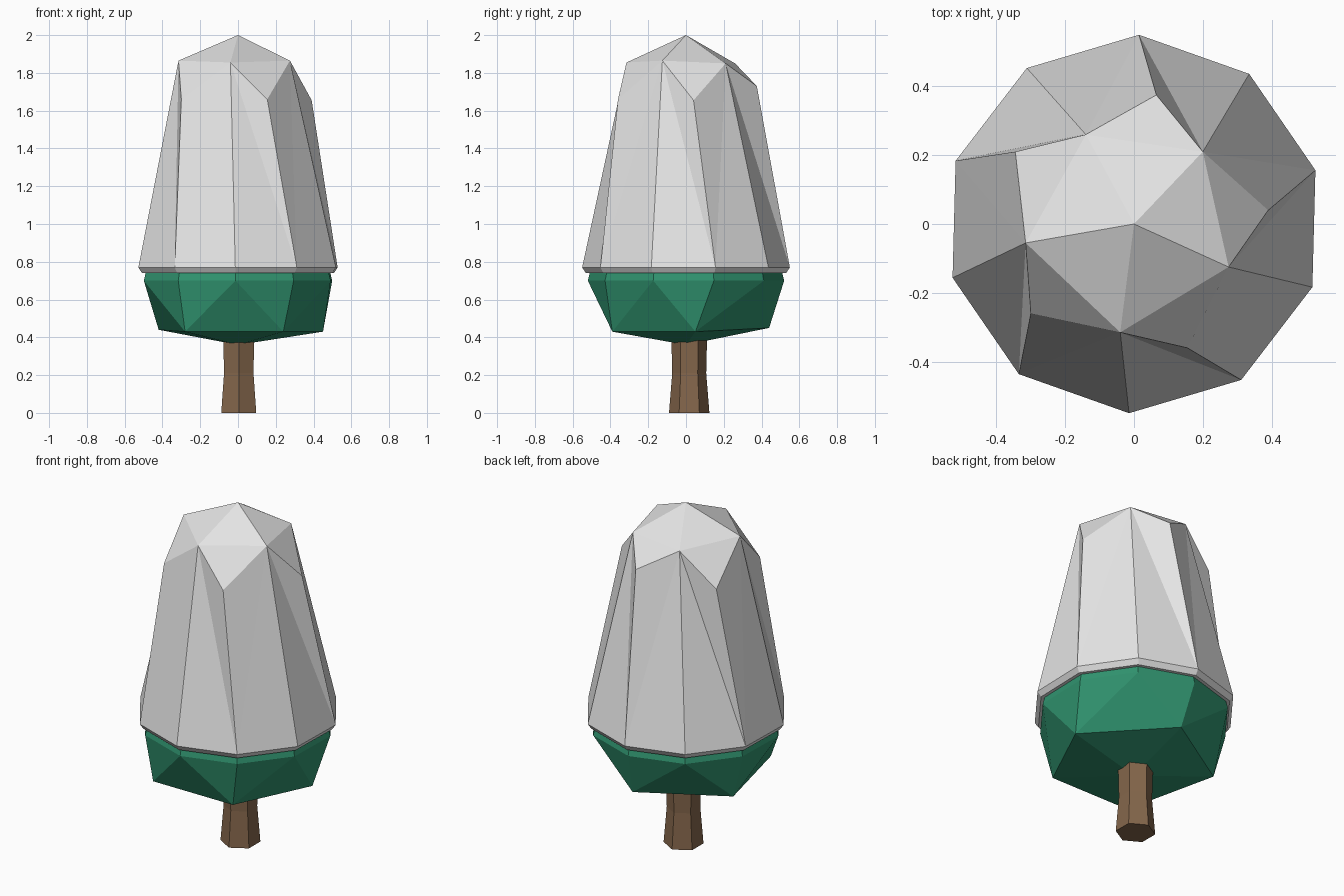
import bpy, bmesh
from math import cos, sin, radians

cube = bpy.data.objects.get("Cube")
if cube:
    bpy.data.objects.remove(cube, do_unlink=True)


def material(name, colour):
    m = bpy.data.materials.new(name)
    m.use_nodes = True
    m.diffuse_color = (*colour, 1)
    m.node_tree.nodes["Principled BSDF"].inputs["Base Color"].default_value = (*colour, 1)
    return m


def ring(bm, count, radius, z, start, step, centre=(0, 0)):
    """Vertices spaced evenly around a vertical axis."""
    angles = [radians(start + step * i) for i in range(count)]
    return [bm.verts.new((centre[0] + radius * cos(a), centre[1] + radius * sin(a), z))
            for a in angles]


def bridge(bm, low, high):
    for i in range(len(low)):
        j = (i + 1) % len(low)
        bm.faces.new((low[i], low[j], high[j], high[i]))


def finish(bm, name, mat):
    bmesh.ops.recalc_face_normals(bm, faces=bm.faces[:])
    mesh = bpy.data.meshes.new(name)
    bm.to_mesh(mesh)
    bm.free()
    mesh.materials.append(mat)
    obj = bpy.data.objects.new(name, mesh)
    bpy.context.collection.objects.link(obj)


RIM_START, RIM_STEP = 88.5, -36

# Snow cap: apex, five shoulder points, five lower notch points, ten-sided rim
bm = bmesh.new()
apex = bm.verts.new((0, 0, 2))
shoulder = [bm.verts.new(p) for p in (
    (.2, .21, 1.85), (.275, -.125, 1.865), (-.04, -.315, 1.855),
    (-.315, -.055, 1.865), (-.14, .26, 1.85))]
notch = [bm.verts.new(p) for p in (
    (.39, .04, 1.655), (.155, -.36, 1.66), (-.3, -.26, 1.66),
    (-.345, .21, 1.66), (.065, .375, 1.73))]
rim = ring(bm, 10, .55, .77, RIM_START, RIM_STEP)
lip = ring(bm, 10, .53, .74, RIM_START, RIM_STEP)
for k in range(5):
    a, b = shoulder[k], shoulder[(k + 1) % 5]
    r0, r1, r2 = (rim[(2 * k + i) % 10] for i in range(3))
    for tri in ((apex, a, b), (a, notch[k], b), (a, notch[k - 1], r0),
                (a, r0, r1), (a, r1, r2), (a, r2, notch[k])):
        bm.faces.new(tri)
bridge(bm, lip, rim)
bm.faces.new(lip)
finish(bm, "snow_cap", material("snow white", (.78, .78, .78)))

# Foliage: faceted bowl under the snow
bm = bmesh.new()
base = bm.verts.new((0, 0, .36))
corners = [bm.verts.new(p) for p in (
    (.45, .05, .43), (.24, -.39, .43), (-.28, -.39, .43),
    (-.42, .16, .44), (.04, .44, .45))]
waist = ring(bm, 10, .52, .7, RIM_START, RIM_STEP)
top = ring(bm, 10, .505, .76, RIM_START, RIM_STEP)
for k in range(5):
    a, b = corners[k], corners[(k + 1) % 5]
    w0, w1, w2 = (waist[(2 * k + 1 + i) % 10] for i in range(3))
    for tri in ((base, a, b), (a, w0, w1), (a, w1, w2), (a, w2, b)):
        bm.faces.new(tri)
bridge(bm, waist, top)
bm.faces.new(top)
finish(bm, "foliage", material("pine green", (.03, .295, .16)))

# Trunk: six sides, slightly pinched in the middle
bm = bmesh.new()
levels = [ring(bm, 6, r, z, -90, 60, (.004, .017))
          for r, z in ((.107, 0), (.09, .21), (.095, .42))]
for low, high in zip(levels, levels[1:]):
    bridge(bm, low, high)
bm.faces.new(levels[0])
bm.faces.new(levels[-1])
finish(bm, "trunk", material("bark brown", (.23, .133, .07)))
